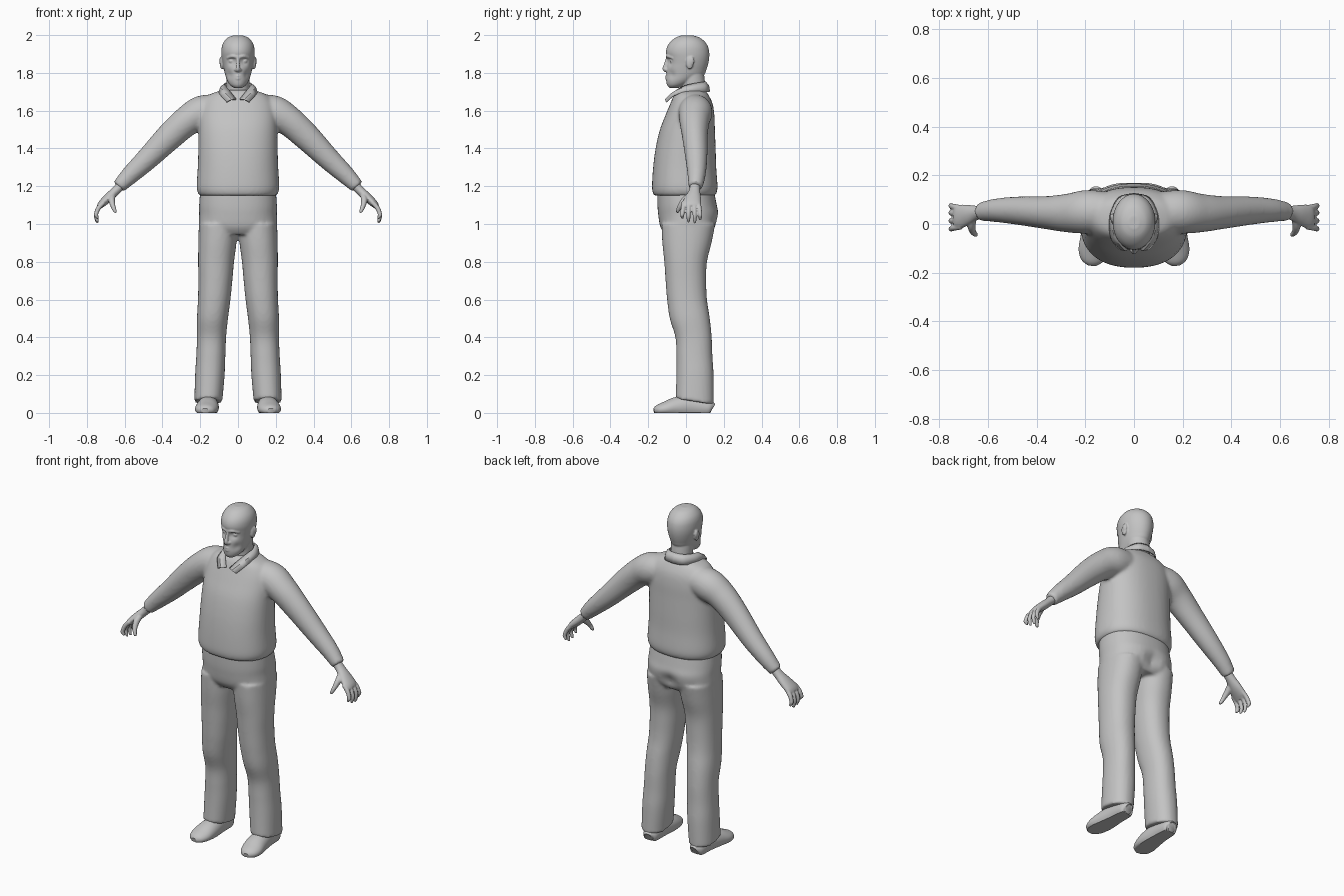
import bpy, bmesh, math
from mathutils import Vector, Matrix

grey = bpy.data.materials.new("plain grey")
grey.diffuse_color = (0.55, 0.55, 0.55, 1)


def spline(keys, n=6):
    """Smooth (Catmull-Rom) resampling of a list of equal-length tuples."""
    out = []
    for i in range(len(keys) - 1):
        p0, p1 = keys[max(i - 1, 0)], keys[i]
        p2, p3 = keys[i + 1], keys[min(i + 2, len(keys) - 1)]
        for k in range(n):
            t = k / n
            out.append([0.5 * (2 * b + (c - a) * t + (2 * a - 5 * b + 4 * c - d) * t * t
                               + (3 * b - a - 3 * c + d) * t ** 3)
                        for a, b, c, d in zip(p0, p1, p2, p3)])
    return out + [list(keys[-1])]


def skin(bm, rings):
    """Quads between closed rings, with both ends capped."""
    vs = [[bm.verts.new(p) for p in r] for r in rings]
    n = len(vs[0])
    faces = [bm.faces.new((a[i], a[(i + 1) % n], b[(i + 1) % n], b[i]))
             for a, b in zip(vs, vs[1:]) for i in range(n)]
    faces += [bm.faces.new(vs[0][::-1]), bm.faces.new(vs[-1])]
    bmesh.ops.recalc_face_normals(bm, faces=faces)


def stack(bm, keys, power=2.0, side=1, n=48, tilt=0.0):
    """Horizontal rings: (z, centre x, half width, front y, back y)."""
    rings = []
    for j, (z, cx, hw, yf, yb) in enumerate(spline(keys)):
        ring = []
        for i in range(n):
            a = 2 * math.pi * i / n
            c, s = math.cos(a), math.sin(a)
            x = math.copysign(abs(c) ** (2 / power), c)
            y = math.copysign(abs(s) ** (2 / power), s)
            ring.append((side * (cx + hw * x), (yf + yb) / 2 + (yb - yf) / 2 * y,
                         z - (tilt * y if j == 0 else 0)))
        rings.append(ring)
    skin(bm, rings)


def tube(bm, keys, ref=(0, 1, 0), side=1, n=20):
    """Path of (x, y, z, radius along ref, radius across)."""
    pts = spline(keys)
    rings = []
    for i, p in enumerate(pts):
        t = (Vector(pts[min(i + 1, len(pts) - 1)][:3]) - Vector(pts[max(i - 1, 0)][:3])).normalized()
        a = Vector(ref)
        a = (a - t * a.dot(t)).normalized()
        b = t.cross(a)
        ring = []
        for k in range(n):
            w = 2 * math.pi * k / n
            v = Vector(p[:3]) + a * p[3] * math.cos(w) + b * p[4] * math.sin(w)
            ring.append((side * v.x, v.y, v.z))
        rings.append(ring)
    skin(bm, rings)


def ball(bm, centre, size):
    bmesh.ops.create_uvsphere(bm, u_segments=20, v_segments=12, radius=1,
                              matrix=Matrix.Translation(centre) @ Matrix.Diagonal((*size, 1)))


def dent(bm, centre, radius, push):
    for v in bm.verts:
        v.co += Vector(push) * math.exp(-(v.co - Vector(centre)).length_squared / radius ** 2)


def finish(bm, name, voxel=None, smooth=4):
    me = bpy.data.meshes.new(name)
    bm.to_mesh(me)
    bm.free()
    me.materials.append(grey)
    ob = bpy.data.objects.new(name, me)
    bpy.context.collection.objects.link(ob)
    if voxel:  # fuse overlapping volumes into one smooth skin
        m = ob.modifiers.new("fuse", 'REMESH')
        m.mode, m.voxel_size, m.use_smooth_shade = 'VOXEL', voxel, True
        s = ob.modifiers.new("soften", 'SMOOTH')
        s.factor, s.iterations = 0.5, smooth
    else:
        bpy.ops.object.select_all(action='DESELECT')
        ob.select_set(True)
        bpy.context.view_layer.objects.active = ob
        bpy.ops.object.shade_smooth_by_angle(angle=math.radians(40))
    return ob


# sweater: torso and both sleeves
bm = bmesh.new()
stack(bm, [(1.15, 0, .203, -.168, .153), (1.165, 0, .213, -.176, .162), (1.2, 0, .219, -.18, .167),
           (1.3, 0, .213, -.174, .16), (1.4, 0, .21, -.161, .157), (1.5, 0, .208, -.138, .153),
           (1.58, 0, .205, -.107, .15), (1.64, 0, .19, -.082, .14), (1.685, 0, .15, -.062, .118),
           (1.71, 0, .08, -.04, .10)], power=2.3)
for s in (1, -1):
    tube(bm, [(.1, .05, 1.605, .08, .08), (.19, .05, 1.59, .09, .09), (.27, .045, 1.545, .08, .08),
              (.36, .047, 1.465, .068, .073), (.48, .055, 1.345, .058, .06),
              (.57, .056, 1.26, .048, .049), (.632, .05, 1.197, .038, .037)], side=s, n=32)
finish(bm, "sweater", .009, 8)

# trousers: hips and two legs
bm = bmesh.new()
stack(bm, [(.945, 0, .19, -.11, .13), (.985, 0, .207, -.136, .16), (1.05, 0, .206, -.147, .174),
           (1.1, 0, .206, -.151, .163), (1.18, 0, .2, -.152, .147)], power=2.3)
dent(bm, (0, .19, 1.0), .045, (0, -.03, 0))
for s in (1, -1):
    stack(bm, [(.06, .157, .074, -.055, .147), (.2, .149, .078, -.051, .146), (.3, .144, .077, -.051, .14),
               (.4, .14, .077, -.056, .136), (.5, .135, .082, -.086, .126), (.6, .126, .086, -.1, .111),
               (.7, .12, .09, -.108, .107), (.8, .116, .095, -.115, .111), (.9, .109, .101, -.125, .135),
               (1.0, .103, .104, -.13, .155)], power=2.2, side=s, tilt=.016)
finish(bm, "trousers", .009, 5)

# shoes with flat soles
for s, label in ((1, "left"), (-1, "right")):
    bm = bmesh.new()
    tube(bm, [(.153, .137, .02, .02, .028), (.154, .12, .025, .042, .045), (.156, .03, .035, .05, .06),
              (.16, -.05, .03, .059, .054), (.168, -.11, .02, .06, .04), (.172, -.15, .014, .045, .028),
              (.174, -.169, .01, .02, .014)], ref=(1, 0, 0), side=s, n=32)
    for v in bm.verts:
        v.co.z = max(v.co.z, 0)
    bmesh.ops.recalc_face_normals(bm, faces=bm.faces)
    finish(bm, label + "_shoe")

# head with neck, brow, eyes, nose, lips and ears
bm = bmesh.new()
stack(bm, [(1.72, 0, .02, -.088, -.04), (1.735, 0, .042, -.1, .0), (1.76, 0, .058, -.105, .05),
           (1.79, 0, .068, -.104, .095), (1.82, 0, .075, -.103, .109), (1.85, 0, .081, -.099, .118),
           (1.88, 0, .086, -.101, .123), (1.91, 0, .088, -.106, .123), (1.94, 0, .085, -.099, .116),
           (1.966, 0, .074, -.081, .099), (1.988, 0, .052, -.053, .07), (1.999, 0, .022, -.02, .032)])
for s in (1, -1):
    dent(bm, (s * .034, -.09, 1.862), .02, (0, .014, 0))
    dent(bm, (s * .05, -.08, 1.79), .022, (-s * .004, .005, 0))
    ball(bm, (s * .034, -.073, 1.862), (.015, .013, .011))
    ball(bm, (s * .012, -.104, 1.816), (.008, .01, .008))
    ball(bm, (s * .086, .02, 1.853), (.01, .02, .034))
    ball(bm, (s * .09, .03, 1.862), (.009, .013, .024))
tube(bm, [(0, .04, 1.66, .062, .06), (0, .04, 1.73, .062, .06), (0, .03, 1.82, .062, .062)], n=32)
tube(bm, [(0, -.098, 1.88, .008, .008), (0, -.108, 1.845, .009, .009), (0, -.113, 1.822, .012, .012),
          (0, -.105, 1.808, .01, .008)], ref=(1, 0, 0))
tube(bm, [(-.058, -.068, 1.878, .006, .006), (-.03, -.094, 1.888, .009, .008), (0, -.1, 1.884, .008, .006),
          (.03, -.094, 1.888, .009, .008), (.058, -.068, 1.878, .006, .006)], ref=(0, 0, 1))
for z, r in ((1.783, .005), (1.769, .006)):
    tube(bm, [(-.025, -.092, 1.775, .002, .003), (0, -.104, z, r, r), (.025, -.092, 1.775, .002, .003)],
         ref=(0, 0, 1))
finish(bm, "head", .0045, 3)

# shirt collar: a folded band whose front ends drop into two points
top = [(0, .102, 1.752), (.045, .088, 1.75), (.07, .04, 1.742), (.064, -.012, 1.728),
       (.042, -.058, 1.7), (.01, -.094, 1.66)]
low = [(0, .124, 1.7), (.06, .108, 1.698), (.096, .045, 1.697), (.1, -.015, 1.695),
       (.09, -.066, 1.678), (.06, -.104, 1.645)]
bm = bmesh.new()
for s in (1, -1):
    rows = []
    for a, b in zip(spline(top), spline(low)):
        a, b = Vector(a), Vector(b)
        mid = (a + b) / 2 + Vector((a.x, a.y - .03, 0)) * .08 + Vector((0, 0, .006))
        rows.append([bm.verts.new((s * p.x, p.y, p.z)) for p in (a, mid, b)])
    for p, q in zip(rows, rows[1:]):
        for k in (0, 1):
            bm.faces.new((p[k], q[k], q[k + 1], p[k + 1])[::s])
bmesh.ops.remove_doubles(bm, verts=bm.verts, dist=.0005)
bmesh.ops.recalc_face_normals(bm, faces=bm.faces)
sol = finish(bm, "collar").modifiers.new("cloth", 'SOLIDIFY')
sol.thickness, sol.offset = .007, 0

# hands: palm, four curled fingers and a thumb
for s, label in ((1, "left"), (-1, "right")):
    bm = bmesh.new()
    tube(bm, [(.61, .048, 1.215, .028, .026), (.645, .046, 1.178, .029, .024), (.685, .038, 1.14, .042, .024),
              (.72, .03, 1.108, .05, .02), (.735, .03, 1.09, .046, .014)], side=s, n=28)
    for y, spread, tip in ((-.012, -.008, 1.028), (.015, -.002, 1.01), (.043, .003, 1.005), (.067, .008, 1.022)):
        tube(bm, [(.71, y, 1.115, .011, .012), (.738, y + spread * .4, 1.085, .0125, .0125),
                  (.752, y + spread, 1.05, .011, .011), (.748, y + spread, tip + .015, .0095, .0095),
                  (.742, y + spread, tip, .006, .006)], side=s, n=14)
    tube(bm, [(.665, .025, 1.155, .016, .018), (.668, -.008, 1.125, .018, .017), (.662, -.032, 1.095, .013, .013),
              (.652, -.043, 1.07, .01, .01), (.646, -.046, 1.06, .006, .006)], side=s, n=14)
    finish(bm, label + "_hand", .0045, 2)
